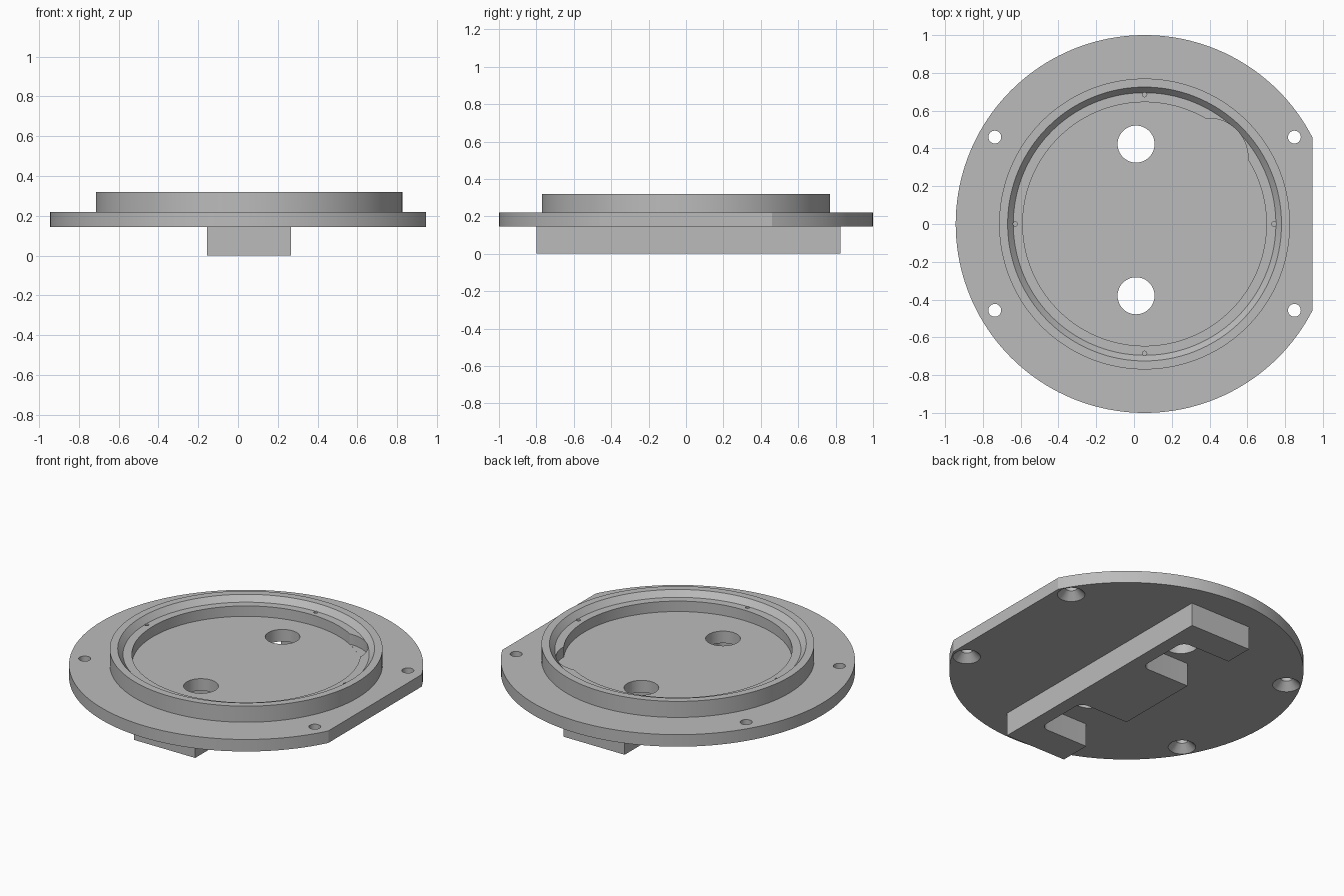
import bpy, bmesh
from math import sin, cos, pi, radians
from mathutils import Vector, Matrix

if "Cube" in bpy.data.objects:
    bpy.data.objects.remove(bpy.data.objects["Cube"])

CX = 0.056                      # axis of the round flange
BASE, FLOOR, RIM = 0.145, 0.22, 0.32

grey = bpy.data.materials.new("plain grey")
grey.use_nodes = True
grey.diffuse_color = (0.5, 0.5, 0.5, 1)
grey.node_tree.nodes["Principled BSDF"].inputs["Base Color"].default_value = (0.5, 0.5, 0.5, 1)


def make_object(name, bm):
    bmesh.ops.recalc_face_normals(bm, faces=bm.faces)
    mesh = bpy.data.meshes.new(name)
    bm.to_mesh(mesh)
    bm.free()
    obj = bpy.data.objects.new(name, mesh)
    bpy.context.collection.objects.link(obj)
    mesh.materials.append(grey)
    return obj


def lathe(bm, profile, x, y, steps):
    """Revolve an (r, z) profile, which starts and ends on the axis."""
    rings = []
    for r, z in profile:
        count = 1 if r == 0 else steps
        rings.append([bm.verts.new((x + r * cos(2 * pi * i / steps),
                                    y + r * sin(2 * pi * i / steps), z))
                      for i in range(count)])
    for a, b in zip(rings, rings[1:]):
        for i in range(steps):
            j = (i + 1) % steps
            if len(a) == 1:
                bm.faces.new((a[0], b[i], b[j]))
            elif len(b) == 1:
                bm.faces.new((a[i], a[j], b[0]))
            else:
                bm.faces.new((a[i], a[j], b[j], b[i]))


def cylinder(bm, r, z0, z1, x, y, steps):
    lathe(bm, [(0, z0), (r, z0), (r, z1), (0, z1)], x, y, steps)


def smooth(obj):
    bpy.ops.object.select_all(action='DESELECT')
    obj.select_set(True)
    bpy.context.view_layer.objects.active = obj
    bpy.ops.object.shade_smooth_by_angle(angle=radians(25))


# Round flange with raised collar, tapered lip, ledge and recessed floor
bm = bmesh.new()
lathe(bm, [(0, BASE), (1, BASE), (1, FLOOR), (0.77, FLOOR), (0.77, RIM),
           (0.725, RIM), (0.695, 0.285), (0.645, 0.285), (0.645, FLOOR), (0, FLOOR)],
      CX, 0, 160)
flange = make_object("flange_plate", bm)

# Cutters
bm = bmesh.new()
# flat side
bmesh.ops.create_cube(bm, size=1, matrix=Matrix.Translation((1.444, 0, 0.2))
                      @ Matrix.Diagonal((1, 3, 1, 1)))
# countersunk screw holes
for x in (-0.737, 0.849):
    for y in (-0.457, 0.46):
        lathe(bm, [(0, 0.13), (0.093, 0.13), (0.034, 0.189), (0.034, 0.3), (0, 0.3)],
              x, y, 32)
# two large holes through the floor
for y in (-0.38, 0.423):
    cylinder(bm, 0.098, 0.1, 0.3, 0.011, y, 48)
# rounded notch in the ledge
cylinder(bm, 0.208, FLOOR + 0.0005, 0.3, CX + 0.489 * cos(radians(46)),
         0.489 * sin(radians(46)), 64)
# four tiny pin holes on the ledge
for i in range(4):
    cylinder(bm, 0.012, 0.255, 0.3, CX + 0.685 * cos(i * pi / 2), 0.685 * sin(i * pi / 2), 12)
cutter = make_object("cutter", bm)
cutter.hide_render = True

mod = flange.modifiers.new("cuts", 'BOOLEAN')
mod.operation = 'DIFFERENCE'
mod.solver = 'EXACT'
mod.object = cutter
bpy.context.view_layer.objects.active = flange
bpy.ops.object.modifier_apply(modifier=mod.name)
bpy.data.objects.remove(cutter)
smooth(flange)

# Mounting bracket below: a bar with three arms and two rounded slots
LEFT, RIGHT, SLOT_END, FILLET = -0.155, 0.265, 0.18, 0.05
outline = [(RIGHT, -0.8), (RIGHT, 0.825), (LEFT, 0.825)]
for top, bottom in ((0.645, 0.285), (-0.25, -0.605)):
    outline.append((LEFT, top))
    for i in range(9):
        a = pi / 2 - i * pi / 16
        outline.append((SLOT_END - FILLET + FILLET * cos(a), top - FILLET + FILLET * sin(a)))
    for i in range(9):
        a = -i * pi / 16
        outline.append((SLOT_END - FILLET + FILLET * cos(a), bottom + FILLET + FILLET * sin(a)))
    outline.append((LEFT, bottom))
outline.append((LEFT, -0.8))

bm = bmesh.new()
face = bm.faces.new([bm.verts.new((x, y, 0)) for x, y in outline])
extruded = bmesh.ops.extrude_face_region(bm, geom=[face])
bmesh.ops.translate(bm, vec=Vector((0, 0, BASE)),
                    verts=[v for v in extruded["geom"] if isinstance(v, bmesh.types.BMVert)])
if not any(all(v.co.z == 0 for v in f.verts) for f in bm.faces):
    bm.faces.new([v for v in bm.verts if v.co.z == 0])
bracket = make_object("mounting_bracket", bm)
smooth(bracket)
